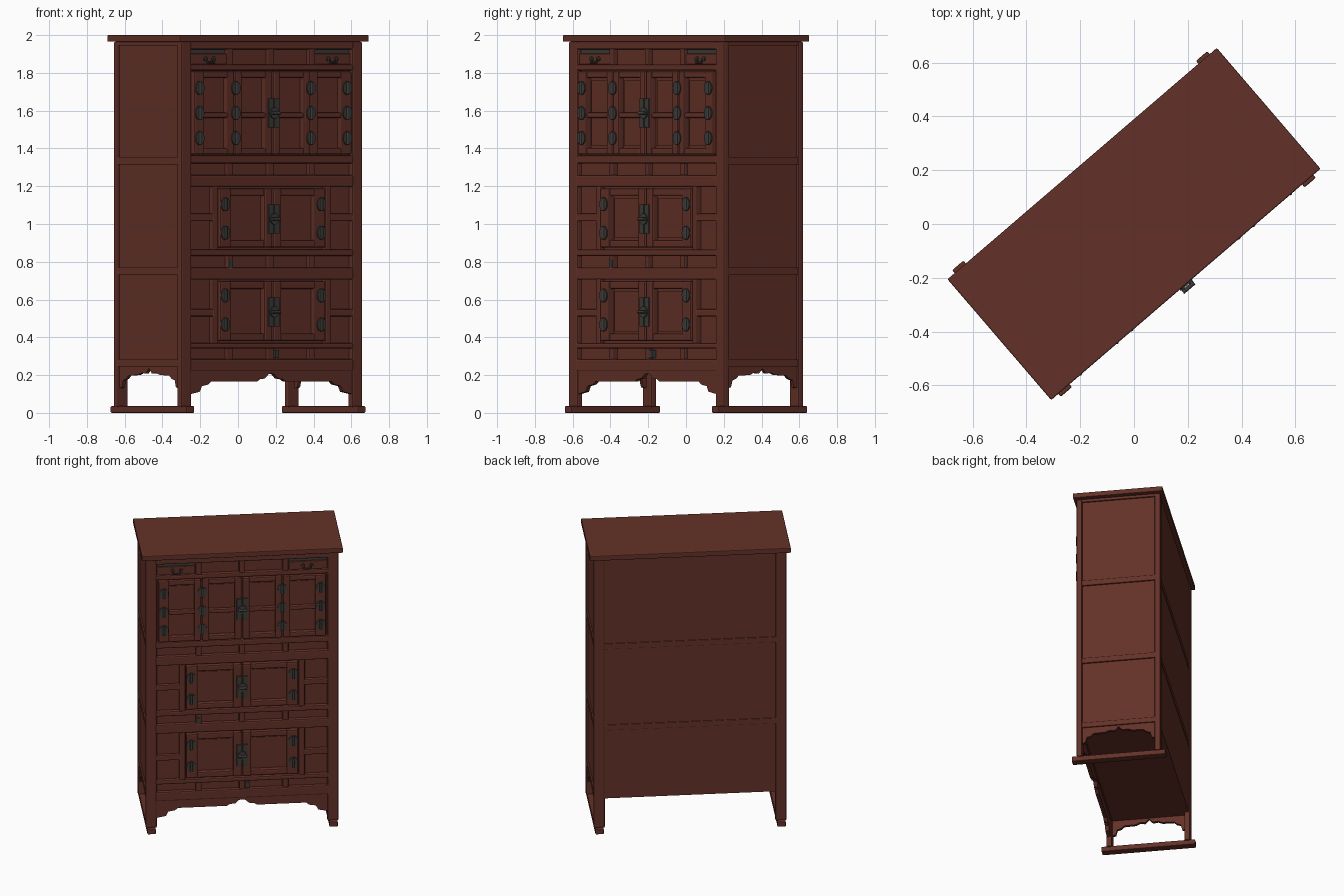
import bpy, bmesh, math
from mathutils import Matrix, Vector

cube = bpy.data.objects.get("Cube")
if cube:
    bpy.data.objects.remove(cube, do_unlink=True)

TURN = math.radians(40.65)   # the whole cabinet stands turned about z
HW, HD = 0.633, 0.277        # half width and half depth of the carcase
CORE = -0.25                 # recessed front panel plane
DOOR = -0.285                # door frame front plane


def material(name, rgb):
    m = bpy.data.materials.new(name)
    m.use_nodes = True
    m.diffuse_color = (*rgb, 1)
    bsdf = next(n for n in m.node_tree.nodes if n.type == 'BSDF_PRINCIPLED')
    bsdf.inputs["Base Color"].default_value = (*rgb, 1)
    return m


wood = material("red brown wood", (0.127, 0.031, 0.021))
metal = material("dark iron", (0.047, 0.045, 0.040))


def finish(name, bm, mat, bevel=0.0, smooth=False):
    bmesh.ops.recalc_face_normals(bm, faces=bm.faces)
    me = bpy.data.meshes.new(name)
    bm.to_mesh(me)
    bm.free()
    me.materials.append(mat)
    ob = bpy.data.objects.new(name, me)
    bpy.context.collection.objects.link(ob)
    ob.rotation_euler.z = TURN
    if bevel:
        mod = ob.modifiers.new("bevel", 'BEVEL')
        mod.width, mod.segments = bevel, 2
    if smooth:
        bpy.ops.object.select_all(action='DESELECT')
        ob.select_set(True)
        bpy.context.view_layer.objects.active = ob
        bpy.ops.object.shade_smooth_by_angle(angle=math.radians(40))
    return ob


def add_box(bm, x0, x1, y0, y1, z0, z1):
    mid = Vector((x0 + x1, y0 + y1, z0 + z1)) / 2
    size = Matrix.Diagonal((abs(x1 - x0), abs(y1 - y0), abs(z1 - z0), 1))
    bmesh.ops.create_cube(bm, size=1, matrix=Matrix.Translation(mid) @ size)


def boxes(name, items, mat=wood, bevel=0.0):
    bm = bmesh.new()
    for b in items:
        add_box(bm, *b)
    return finish(name, bm, mat, bevel)


def add_disc(bm, x, y, z, rx, rz, depth, segs=20):
    m = (Matrix.Translation((x, y, z)) @ Matrix.Diagonal((rx, 1, rz, 1))
         @ Matrix.Rotation(math.pi / 2, 4, 'X'))
    bmesh.ops.create_cone(bm, cap_ends=True, segments=segs, radius1=1,
                          radius2=1, depth=depth, matrix=m)


def add_rod(bm, x, y, z, r, length, axis):
    turn = Matrix.Rotation(math.pi / 2, 4, 'Y') if axis == 'X' else Matrix()
    bmesh.ops.create_cone(bm, cap_ends=True, segments=12, radius1=r, radius2=r,
                          depth=length, matrix=Matrix.Translation((x, y, z)) @ turn)


def apron(name, half, place, thick):
    """Mirror a half profile and extrude it; place maps (along, z) to 3D."""
    outline = [(-a, z) for a, z in reversed(half)] + half[1:]
    bm = bmesh.new()
    face = bm.faces.new([bm.verts.new(place(a, z)) for a, z in outline])
    ext = bmesh.ops.extrude_face_region(bm, geom=[face])
    bmesh.ops.translate(bm, vec=thick,
                        verts=[v for v in ext["geom"] if isinstance(v, bmesh.types.BMVert)])
    finish(name, bm, wood)


# Carcase, top board and feet
boxes("carcase", [(-0.62, 0.62, CORE, 0.27, 0.24, 1.965)])
boxes("top_board", [(-0.66, 0.66, -0.296, 0.296, 1.965, 2.0)], bevel=0.005)
boxes("corner_posts", [(s * 0.56, s * HW, t * 0.24, t * HD, 0.03, 1.965)
                       for s in (-1, 1) for t in (-1, 1)], bevel=0.008)
boxes("foot_runners", [(s * 0.57, s * 0.625, -0.31, 0.31, 0, 0.036)
                       for s in (-1, 1)], bevel=0.005)

# Rails dividing the sides and the back
levels = [(0.245, 0.283), (0.73, 0.77), (1.315, 1.355), (1.945, 1.965)]
boxes("side_rails", [(s * 0.6, s * 0.63, -0.245, 0.245, a, b)
                     for s in (-1, 1) for a, b in levels], bevel=0.003)
boxes("back_rails", [(-0.57, 0.57, 0.25, 0.275, a, b) for a, b in levels[1:3]],
      bevel=0.003)

# Front rails, and short struts that split the narrow rows into four
rails = [(0.22, 0.285), (0.34, 0.37), (0.705, 0.77), (0.83, 0.865),
         (1.195, 1.26), (1.32, 1.362), (1.812, 1.845), (1.925, 1.965)]
boxes("front_rails", [(-0.57, 0.57, -0.24, -HD, a, b) for a, b in rails], bevel=0.008)
rows = [(0.28, 0.345), (0.765, 0.835), (1.255, 1.325), (1.84, 1.93)]
boxes("row_struts", [(x - 0.02, x + 0.02, -0.24, -0.274, a, b)
                     for x in (-0.285, 0, 0.285) for a, b in rows], bevel=0.007)

# Uprights and cross pieces beside the paired doors
pairs = [(0.37, 0.705, 0.53), (0.865, 1.195, 1.035)]
boxes("door_uprights", [(s * 0.372, s * 0.412, -0.24, -HD, a - 0.005, b + 0.005)
                        for s in (-1, 1) for a, b, m in pairs], bevel=0.008)
boxes("side_cell_rails", [(s * 0.4, s * 0.57, -0.24, -0.274, m - 0.02, m + 0.02)
                          for s in (-1, 1) for a, b, m in pairs], bevel=0.007)


def door(name, x0, x1, z0, z1, left, right, rail, mid=None):
    parts = [(x0, x0 + left, -0.24, DOOR, z0, z1),
             (x1 - right, x1, -0.24, DOOR, z0, z1),
             (x0 + left - 0.004, x1 - right + 0.004, -0.24, DOOR + 0.004, z0, z0 + rail),
             (x0 + left - 0.004, x1 - right + 0.004, -0.24, DOOR + 0.004, z1 - rail, z1)]
    if mid:
        parts.append((x0 + left - 0.004, x1 - right + 0.004, -0.24, DOOR + 0.004,
                      mid - 0.014, mid + 0.014))
    boxes(name + "_frame", parts, bevel=0.008)
    boxes(name + "_panel", [(x0 + left + 0.012, x1 - right - 0.012, -0.245, CORE - 0.006,
                             z0 + rail + 0.012, z1 - rail - 0.012)])


# Paired doors below, four folding doors above
for label, (a, b, m) in zip(("lower", "middle"), pairs):
    door(label + "_right_door", -0.368, -0.004, a + 0.01, b - 0.008, 0.075, 0.055, 0.04)
    door(label + "_left_door", 0.004, 0.368, a + 0.01, b - 0.008, 0.055, 0.075, 0.04)
for s, label in ((-1, "right"), (1, "left")):
    for a, b, pos in ((0.004, 0.262, "inner"), (0.27, 0.55, "outer")):
        x0, x1 = sorted((s * a, s * b))
        wide = 0.07 if pos == "outer" else 0.045
        l, r = (0.045, wide) if s > 0 else (wide, 0.045)
        door(f"upper_{pos}_{label}_door", x0, x1, 1.367, 1.807, l, r, 0.035, 1.575)

# Drawer fronts, the dark gap above each, and bail pulls
for s, label in ((-1, "right"), (1, "left")):
    boxes(label + "_drawer_front", [(s * 0.307, s * 0.558, -0.24, -0.264, 1.845, 1.902)],
          bevel=0.003)
    boxes(label + "_drawer_gap", [(s * 0.307, s * 0.558, CORE, CORE - 0.003, 1.902, 1.925)],
          metal)
    bm = bmesh.new()
    for d in (-0.028, 0.028):
        add_disc(bm, s * 0.428 + d, -0.268, 1.874, 0.012, 0.012, 0.012)
        add_rod(bm, s * 0.428 + d * 0.8, -0.276, 1.865, 0.004, 0.024, 'Z')
    add_rod(bm, s * 0.428, -0.278, 1.855, 0.005, 0.05, 'X')
    finish(label + "_drawer_pull", bm, metal, smooth=True)


def hinges(name, spots):
    bm = bmesh.new()
    for x, z in spots:
        add_disc(bm, x, DOOR - 0.002, z, 0.03, 0.037, 0.01)
        add_rod(bm, x, DOOR - 0.006, z, 0.008, 0.066, 'Z')
    finish(name, bm, metal, smooth=True)


hinges("upper_hinges", [(s * x, z) for s in (-1, 1) for x in (0.262, 0.515)
                        for z in (1.72, 1.587, 1.455)])
hinges("middle_hinges", [(s * 0.335, z) for s in (-1, 1) for z in (0.953, 1.105)])
hinges("lower_hinges", [(s * 0.335, z) for s in (-1, 1) for z in (0.468, 0.622)])

# Lock plates with a round boss and a small padlock bar
for label, z in (("lower", 0.535), ("middle", 1.027), ("upper", 1.587)):
    bm = bmesh.new()
    for s in (-1, 1):
        add_box(bm, s * 0.003, s * 0.037, DOOR + 0.005, DOOR - 0.008, z - 0.077, z + 0.077)
        add_disc(bm, s * 0.019, DOOR - 0.014, z, 0.008, 0.008, 0.024)
    add_disc(bm, 0, DOOR - 0.01, z, 0.03, 0.03, 0.012)
    add_rod(bm, 0, DOOR - 0.026, z, 0.008, 0.055, 'X')
    finish(label + "_lock", bm, metal, smooth=True)

# Small iron tabs in the narrow rows
boxes("row_tabs", [(x - 0.012, x + 0.012, CORE, -0.278, z - 0.022, z + 0.022)
                   for x, z in ((-0.29, 0.79), (0.035, 0.312))], metal)

# Carved aprons under the front and the sides
front_half = [(0, 0.208), (0.02, 0.205), (0.045, 0.182), (0.08, 0.178), (0.1, 0.166),
              (0.42, 0.166), (0.44, 0.15), (0.485, 0.142), (0.5, 0.112),
              (0.562, 0.1), (0.562, 0.23)]
apron("front_apron", front_half, lambda a, z: (a, -0.272, z), (0, 0.025, 0))
side_half = [(0, 0.235), (0.025, 0.208), (0.06, 0.212), (0.09, 0.2), (0.165, 0.198),
             (0.185, 0.18), (0.21, 0.172), (0.22, 0.135), (0.245, 0.13), (0.245, 0.25)]
for s, label in ((-1, "right"), (1, "left")):
    apron(label + "_side_apron", side_half, lambda a, z: (s * 0.622, a, z), (-s * 0.02, 0, 0))
